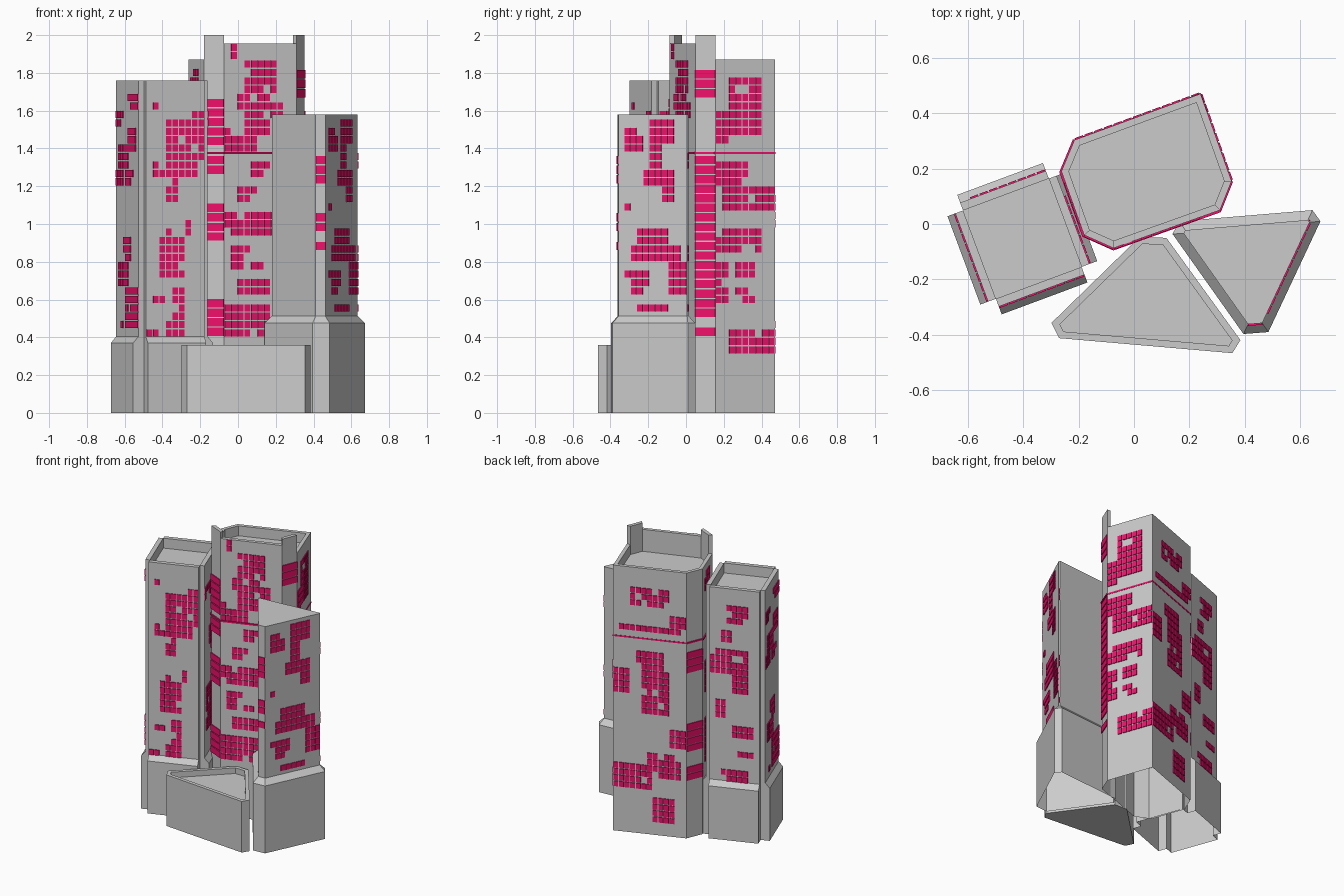
import bpy, bmesh, math, random
from mathutils import Vector

if "Cube" in bpy.data.objects:
    bpy.data.objects.remove(bpy.data.objects["Cube"])

random.seed(4)
pink = bpy.data.materials.new("lit_window_pink")
pink.diffuse_color = (0.9, 0.005, 0.15, 1)
pink.use_nodes = True
pink.node_tree.nodes["Principled BSDF"].inputs["Base Color"].default_value = pink.diffuse_color


def finish(name, bm, mat=None):
    bmesh.ops.recalc_face_normals(bm, faces=bm.faces)
    me = bpy.data.meshes.new(name)
    bm.to_mesh(me)
    bm.free()
    ob = bpy.data.objects.new(name, me)
    bpy.context.collection.objects.link(ob)
    if mat:
        me.materials.append(mat)
    return ob


def add_loft(bm, rings, top=True, bottom=False):
    loops = [[bm.verts.new((p[0], p[1], z)) for p in ring] for ring, z in rings]
    n = len(loops[0])
    for a, b in zip(loops, loops[1:]):
        for i in range(n):
            j = (i + 1) % n
            bm.faces.new((a[i], a[j], b[j], b[i]))
    if top:
        bm.faces.new(loops[-1])
    if bottom:
        bm.faces.new(loops[0][::-1])


def loft(name, rings, bottom=False, mat=None):
    bm = bmesh.new()
    add_loft(bm, rings, True, bottom)
    return finish(name, bm, mat)


def inset(poly, d):
    """Move every edge of a counter-clockwise outline inward by d (number or per-edge list)."""
    n = len(poly)
    ds = d if isinstance(d, list) else [d] * n
    out = []
    for i in range(n):
        p = Vector(poly[i])
        a = (p - Vector(poly[i - 1])).normalized()
        b = (Vector(poly[(i + 1) % n]) - p).normalized()
        na, nb = Vector((-a.y, a.x)), Vector((-b.y, b.x))
        cross = a.x * b.y - a.y * b.x
        w = (nb * ds[i]) - (na * ds[i - 1])
        t = (w.x * b.y - w.y * b.x) / cross
        out.append(tuple(p + na * ds[i - 1] + a * t))
    return out


def windows(name, p, q, rects, stripe=False):
    """Pink panes on the wall p-q, where grid cells fall inside (t0, t1, z0, z1) clusters."""
    p, q = Vector(p), Vector(q)
    length = (q - p).length
    d = (q - p) / length
    out = Vector((d.y, -d.x))
    n = 1 if stripe else max(1, int(length / 0.036))
    step = length / n
    pitch = 0.0505 if stripe else 0.0445
    bm = bmesh.new()
    for r in range(int(2 / pitch)):
        z = (r + 0.5) * pitch
        for c in range(n):
            t = (c + 0.5) / n
            hit = [k for k in rects if k[0] <= t <= k[1] and k[2] <= z <= k[3]]
            if not hit or (not stripe and random.random() < 0.07):
                continue
            gap = 0 if stripe else 0.003
            a, b = p + d * (c * step + gap), p + d * ((c + 1) * step - gap)
            quad = [a - out * .002, a + out * .006, b + out * .006, b - out * .002]
            h = pitch / 2 - 0.0035
            add_loft(bm, [(quad, z - h), (quad, z + h)], True, True)
    finish(name, bm, pink)


# ---- central seven-sided tower
B = [(-.074, -.087), (.31, .05), (.352, .155), (.24, .47),
     (-.215, .303), (-.262, .19), (-.18, -.04)]
loft("central_tower", [(B, 0), (B, 1.80)])
band = inset(B, [-.008, -.006, -.002, -.002, -.006, -.008, -.008])
loft("central_band", [(band, 1.37), (band, 1.381)], True, pink)

# roof walls of stepped heights
Bi = inset(B, .025)
bm = bmesh.new()
for i, h in enumerate([1.955, 2.0, 1.87, 1.87, 1.87, 1.87, 2.0]):
    j = (i + 1) % 7
    quad = [B[i], B[j], Bi[j], Bi[i]]
    add_loft(bm, [(quad, 1.80), (quad, h)])
finish("central_parapet", bm)

windows("central_front_windows", B[0], B[1], [
    (.28, .7, 1.7, 1.88), (.18, .6, 1.62, 1.7), (.3, .85, 1.53, 1.65),
    (.0, .45, 1.4, 1.5), (.45, .6, 1.45, 1.6), (.08, .14, 1.88, 1.96),
    (.35, .68, 1.25, 1.32), (.2, .46, 1.12, 1.22), (0, .7, .95, 1.05),
    (.1, .45, .85, .91), (.1, .28, .75, .9), (.38, .55, .74, .82),
    (.2, .65, .62, .7), (0, .6, .42, .57)])
windows("central_right_corner_windows", B[1], B[2], [
    (0, 1, .4, .46), (0, 1, .5, 1.38), (0, 1, 1.65, 1.8)], True)
windows("central_right_windows", B[2], B[3], [
    (.22, .8, 1.62, 1.78), (.15, .75, 1.48, 1.62), (.05, .2, 1.42, 1.6),
    (.0, .6, 1.2, 1.34), (.1, 1, 1.06, 1.2), (.05, .75, .85, 1.0),
    (.0, .2, .57, .82), (.35, .7, .7, .8), (.35, .7, .57, .66), (.25, 1, .32, .44)])
windows("central_back_windows", B[3], B[4], [
    (.2, .8, 1.6, 1.74), (.05, .9, 1.42, 1.46), (.75, 1, 1.46, 1.56),
    (.28, .7, 1.15, 1.31), (.4, .8, .85, 1.15), (0, .25, 1.0, 1.14),
    (.75, 1, .64, .76), (.45, .9, .4, .6), (0, .5, .33, .47), (.52, .82, .1, .26)])
windows("central_rear_corner_windows", B[4], B[5], [
    (0, 1, 1.15, 1.33), (0, 1, .63, .8), (0, 1, .38, .48)], True)
windows("central_left_windows", B[5], B[6], [
    (.1, .6, 1.7, 1.84), (.4, .9, 1.45, 1.6), (.2, .8, 1.0, 1.2), (.1, .7, .5, .8)])
windows("central_left_corner_windows", B[6], B[0], [
    (0, 1, 1.4, 1.67), (0, 1, 1.26, 1.37), (0, 1, .9, 1.1), (0, 1, .4, .63)], True)

# ---- left tower: square with notched corners on a flared foot
ANG = math.radians(20.4)
CX, CY = -.403, -.053
HU, HV = .165, .17


def place(u, v):
    return (CX + u * math.cos(ANG) - v * math.sin(ANG),
            CY + u * math.sin(ANG) + v * math.cos(ANG))


def notched(e):
    U, V = HU + e, HV + e
    return [place(*k) for k in [
        (-HU, -V), (HU, -V), (HU, -HV), (U, -HV), (U, HV), (HU, HV),
        (HU, V), (-HU, V), (-HU, HV), (-U, HV), (-U, -HV), (-HU, -HV)]]


foot, shaft = notched(.06), notched(.03)
loft("left_tower", [(foot, 0), (foot, .37), (shaft, .405), (shaft, 1.69)])
bm = bmesh.new()
for i in (0, 3, 6, 9):
    quad = [shaft[i - 1], shaft[i], shaft[i + 1], shaft[i + 2]]
    add_loft(bm, [(quad, 1.69), (quad, 1.76)])
finish("left_tower_parapet", bm)

windows("left_tower_front_windows", shaft[0], shaft[1], [
    (.3, .95, 1.34, 1.54), (.1, .9, 1.24, 1.34), (.75, .95, 1.55, 1.62),
    (.1, .2, 1.6, 1.66), (.35, .55, 1.1, 1.24), (.2, .7, .73, .92),
    (.35, .46, .92, 1.02), (.65, .76, .95, 1.02), (.0, .25, .4, .44),
    (.1, .3, .56, .61), (.5, .65, .4, .66), (.3, .4, .42, .5)])
windows("left_tower_right_windows", shaft[3], shaft[4], [
    (.05, .4, 1.5, 1.62), (.3, .8, 1.1, 1.3), (.1, .6, .6, .9)])
windows("left_tower_back_windows", shaft[6], shaft[7], [
    (.35, .8, 1.52, 1.64), (.2, .4, 1.38, 1.48), (.0, .75, 1.15, 1.32),
    (.4, .75, 1.03, 1.15), (.1, .35, .84, .96), (.5, .85, .72, .82),
    (.6, .85, .56, .64), (.25, .75, .36, .48)])
windows("left_tower_left_windows", shaft[9], shaft[10], [
    (.6, 1, 1.6, 1.7), (0, .35, 1.5, 1.6), (.55, .9, 1.4, 1.53),
    (.1, .5, 1.3, 1.42), (0, .3, 1.18, 1.3), (.5, .8, 1.2, 1.28),
    (.3, .7, .78, .92), (.1, .5, .65, .8), (.5, 1, .5, .66), (.2, 1, .44, .5)])

# ---- right tower: blunt triangle on a flared foot
C = [(.395, -.397), (.485, -.39), (.673, .01), (.644, .05), (.164, .01), (.139, -.036)]
Cu = inset(C, .034)
loft("right_tower", [(C, 0), (C, .475), (Cu, .512), (Cu, 1.58)])
windows("right_tower_front_windows", Cu[0], Cu[1], [
    (0, 1, 1.2, 1.34), (0, 1, .95, 1.05), (0, 1, .87, .93)], True)
windows("right_tower_right_windows", Cu[1], Cu[2], [
    (.08, .4, 1.36, 1.53), (.45, .78, 1.42, 1.55), (.5, .68, 1.2, 1.42),
    (.35, .5, 1.22, 1.3), (.6, .85, 1.1, 1.3), (.1, .2, 1.06, 1.15),
    (.3, .72, .88, 1.0), (.15, .9, .8, .9), (.7, 1, .64, .8),
    (.1, .45, .62, .74), (.08, .7, .52, .6)])
windows("right_tower_tip_windows", Cu[2], Cu[3], [
    (0, 1, 1.3, 1.4), (0, 1, .8, .9), (0, 1, .54, .6)])

# ---- low triangular podium with sunken roof
D = [(-.27, -.412), (.355, -.466), (.384, -.419), (.117, -.05), (.02, -.047), (-.298, -.357)]
Di = inset(D, .025)
loft("front_podium", [(D, 0), (D, .36), (Di, .36), (Di, .32)], True)
